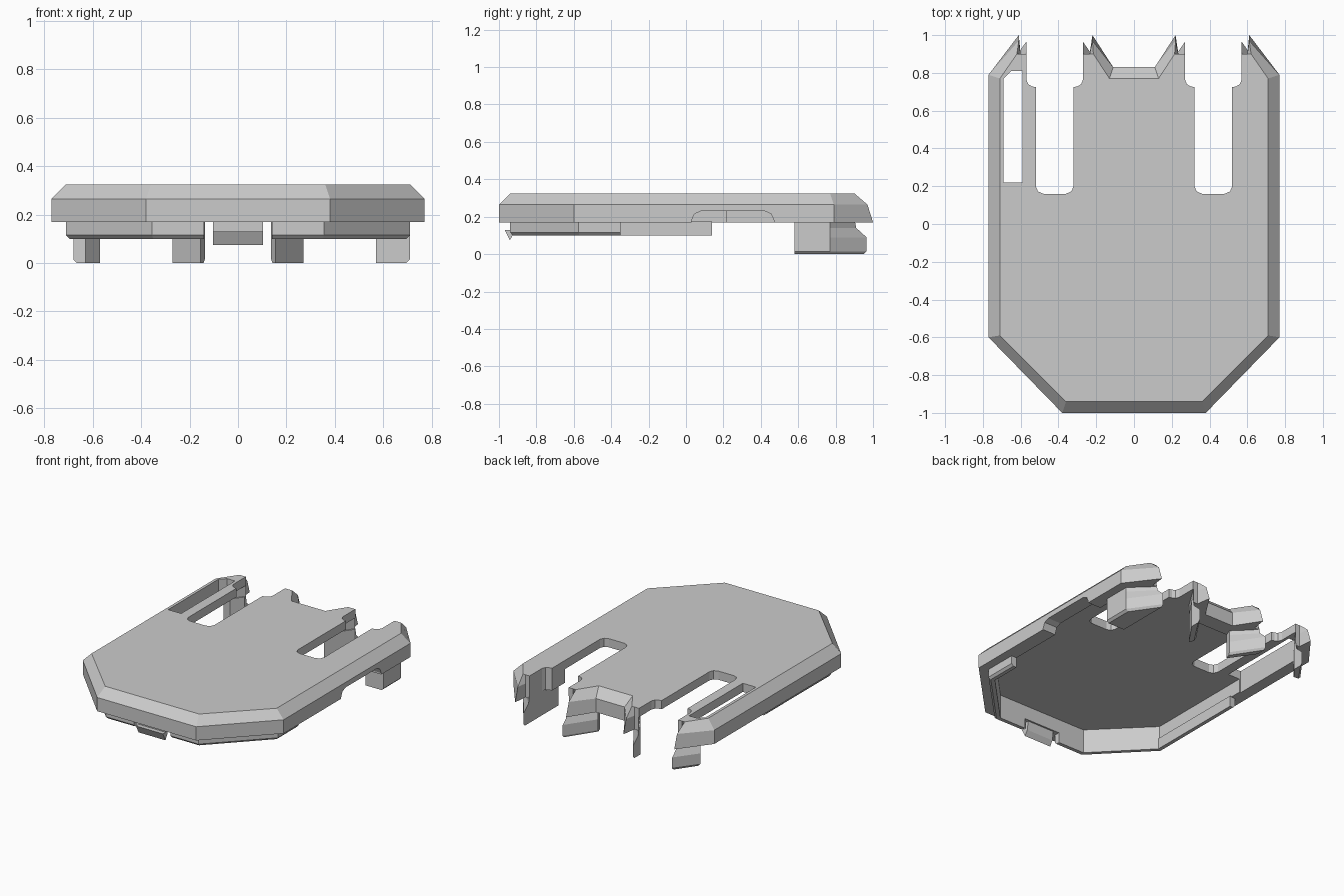
import bpy
import bmesh
from mathutils import Vector

cube = bpy.data.objects.get("Cube")
if cube:
    bpy.data.objects.remove(cube, do_unlink=True)

GREY = (0.6, 0.6, 0.6, 1.0)
plastic = bpy.data.materials.new("grey_plastic")
plastic.use_nodes = True
plastic.diffuse_color = GREY
bsdf = next(n for n in plastic.node_tree.nodes if n.type == 'BSDF_PRINCIPLED')
bsdf.inputs["Base Color"].default_value = GREY


def loft(name, rings):
    """Closed solid through matching rings of 3D points."""
    bm = bmesh.new()
    loops = [[bm.verts.new(p) for p in ring] for ring in rings]
    n = len(loops[0])
    for low, high in zip(loops, loops[1:]):
        for i in range(n):
            j = (i + 1) % n
            bm.faces.new((low[i], low[j], high[j], high[i]))
    bm.faces.new(loops[0][::-1])
    bm.faces.new(loops[-1])
    bmesh.ops.recalc_face_normals(bm, faces=bm.faces)
    mesh = bpy.data.meshes.new(name)
    bm.to_mesh(mesh)
    bm.free()
    mesh.materials.append(plastic)
    obj = bpy.data.objects.new(name, mesh)
    bpy.context.scene.collection.objects.link(obj)
    return obj


def upright(points, z):
    return [(x, y, z) for x, y in points]


def cut(target, cutter):
    cutter.hide_render = True
    mod = target.modifiers.new("cut", 'BOOLEAN')
    mod.operation = 'DIFFERENCE'
    mod.solver = 'EXACT'
    mod.object = cutter
    bpy.context.view_layer.objects.active = target
    bpy.ops.object.modifier_apply(modifier=mod.name)
    bpy.data.objects.remove(cutter, do_unlink=True)


def wall(name, outer, inner, bottom, side, tip=False):
    """Hanging wall with its outer lower edge chamfered; a tip is undercut at the top."""
    def ring(z, inset=0.0, limit=2.0):
        pts = []
        for a, b in zip(outer, inner):
            a, b = Vector(a), Vector(b)
            pts.append(a + (b - a).normalized() * inset)
        pts += [Vector(b) for b in reversed(inner)]
        return [(p.x * side, min(p.y, limit), z) for p in pts]
    rings = [ring(bottom, 0.015), ring(bottom + 0.015)]
    if tip:
        rings += [ring(0.09), ring(0.14, limit=0.91), ring(0.19, limit=0.90)]
    else:
        rings.append(ring(0.175))
    return loft(name, rings)


# Cover: half outline, front to back, lower edge and matching bevelled top edge
bevelled = [((0.38, -1.0), (0.36, -0.94)), ((0.77, -0.6), (0.71, -0.59)),
            ((0.77, 0.79), (0.71, 0.77)), ((0.61, 1.0), (0.62, 0.9))]
slot = [(0.6, 0.9), (0.57, 0.9), (0.57, 0.765), (0.56, 0.74), (0.54, 0.728),
        (0.52, 0.725), (0.52, 0.2), (0.508, 0.172), (0.48, 0.16),
        (0.36, 0.16), (0.332, 0.172), (0.32, 0.2), (0.32, 0.725),
        (0.3, 0.728), (0.28, 0.74), (0.27, 0.765), (0.27, 0.9), (0.235, 0.9)]
notch = [((0.22, 1.0), (0.215, 0.9)), ((0.11, 0.83), (0.13, 0.77))]
half = bevelled + [(p, p) for p in slot] + notch


def both_sides(points):
    return points + [(-x, y) for x, y in reversed(points)]


lower = both_sides([p for p, _ in half])
upper = both_sides([p for _, p in half])
shoulder = [(x, min(y, 0.97)) for x, y in lower]
cover = loft("cover", [upright(lower, 0.17), upright(shoulder, 0.265), upright(upper, 0.325)])

# Hollow underside
cavity = [(-0.34, -0.9), (0.34, -0.9), (0.67, -0.56), (0.67, 0.58), (0.45, 0.58),
          (0.45, 1.06), (0.33, 1.0), (0.155, 0.72), (-0.155, 0.72), (-0.33, 1.0),
          (-0.45, 1.06), (-0.57, 0.9), (-0.63, 0.82), (-0.68, 0.78), (-0.68, -0.56)]
cut(cover, loft("cavity_cutter", [upright(cavity, 0.05), upright(cavity, 0.265)]))

# Long opening on one side, shallow cutout in the opposite wall
opening = [(-0.69, 0.22), (-0.59, 0.22), (-0.59, 0.81), (-0.65, 0.81), (-0.69, 0.77)]
cut(cover, loft("opening_cutter", [upright(opening, 0.05), upright(opening, 0.4)]))
recess = [(0.03, 0.1), (0.03, 0.18), (0.045, 0.215), (0.08, 0.23),
          (0.42, 0.23), (0.455, 0.215), (0.47, 0.18), (0.47, 0.1)]
cut(cover, loft("recess_cutter", [[(x, y, z) for y, z in recess] for x in (0.6, 0.85)]))

# Front lips, one running further back than the other
for side, end, label in ((1, -0.35, "left"), (-1, 0.14, "right")):
    wall("front_lip_" + label,
         [(0.14, -0.94), (0.355, -0.94), (0.71, -0.575), (0.71, end)],
         [(0.14, -0.9), (0.34, -0.9), (0.67, -0.56), (0.67, end)], 0.1, side)

# Rear legs under the prongs
    wall("inner_leg_" + label, [(0.137, 0.77), (0.27, 0.965)],
         [(0.155, 0.72), (0.27, 0.885)], 0.0, side, True)
wall("outer_leg_left", [(0.71, 0.58), (0.71, 0.77), (0.57, 0.965)],
     [(0.57, 0.58), (0.57, 0.77), (0.57, 0.88)], 0.0, 1, True)
wall("outer_leg_right", [(0.68, 0.815), (0.57, 0.965)],
     [(0.63, 0.81), (0.57, 0.885)], 0.0, -1, True)

# Front snap clip
clip = [(-0.94, 0.18), (-0.94, 0.13), (-0.97, 0.13), (-0.942, 0.075), (-0.92, 0.11), (-0.91, 0.18)]
loft("front_clip", [[(x, y, z) for y, z in clip] for x in (-0.103, 0.103)])
